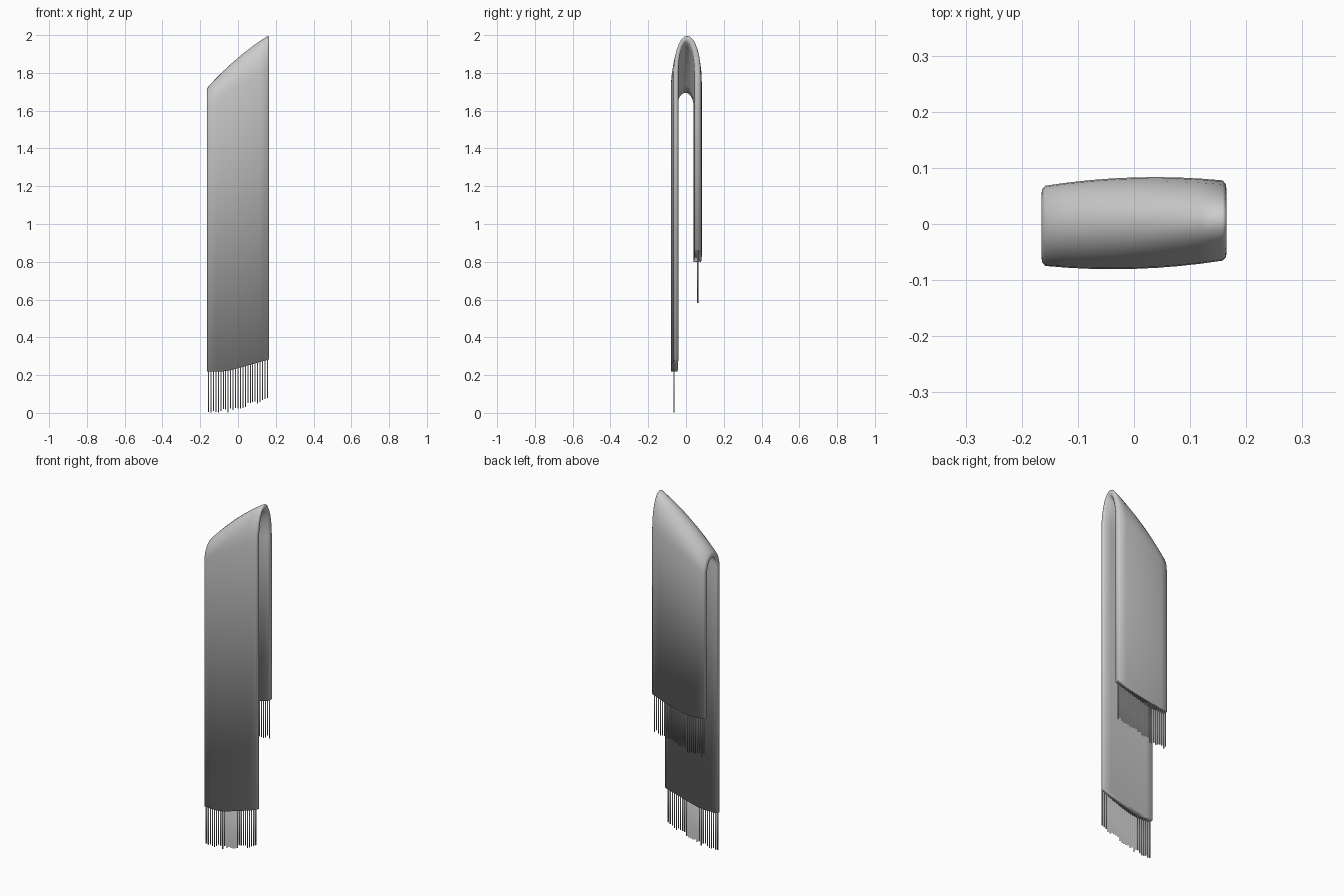
import bpy, bmesh, math, random
from mathutils import Matrix

random.seed(4)
cube = bpy.data.objects.get("Cube")
if cube:
    bpy.data.objects.remove(cube)

grey = bpy.data.materials.new("soft grey")
grey.use_nodes = True
COLOUR = (0.6, 0.6, 0.6, 1)
grey.diffuse_color = COLOUR
grey.node_tree.nodes["Principled BSDF"].inputs["Base Color"].default_value = COLOUR

HALF = 0.165
BACK_RISE = 0.58      # how much higher the short back end hangs
ARCH_STEPS = 14


def add_object(name, bm):
    bmesh.ops.recalc_face_normals(bm, faces=bm.faces)
    mesh = bpy.data.meshes.new(name)
    bm.to_mesh(mesh)
    bm.free()
    mesh.materials.append(grey)
    for p in mesh.polygons:
        p.use_smooth = True
    obj = bpy.data.objects.new(name, mesh)
    bpy.context.collection.objects.link(obj)
    return obj


def hem(x):
    """Height of the front hem, rising towards the left side."""
    return 0.22 + 0.28 * max(0, x + 0.06)


def layer(x, depth):
    """Front y, back y, fold base and apex; depth 0 is outside, 1 inside."""
    front = (-0.080 + 0.03 * x + 0.4 * x * x, -0.043 + 0.015 * x)
    back = (0.083 + 0.03 * x - 0.4 * x * x, 0.042 + 0.015 * x)
    apex = 1.88 + 0.85 * x - 0.75 * x * x
    base = apex - (0.15 + 0.3 * x)

    def mix(pair):
        return pair[0] + (pair[1] - pair[0]) * depth
    return mix(front), mix(back), base, apex - 0.032 * depth


def strip(x, depth):
    """Points from the front hem, over the fold, to the back hem."""
    front, back, base, apex = layer(x, depth)
    mid, radius = (front + back) / 2, (back - front) / 2
    pts = [(x, front, hem(x))]
    for i in range(ARCH_STEPS + 1):
        a = math.pi * i / ARCH_STEPS
        pts.append((x, mid - radius * math.cos(a),
                    base + (apex - base) * math.sin(a)))
    pts.append((x, back, hem(x) + BACK_RISE))
    return pts


# Folded cloth: a closed section (outside, rounded edge, inside, rounded edge)
steps = [i / 4 - 1 for i in range(9)]
section = [(0.158 * t, 0) for t in steps]
section += [(0.1635, 0.2), (HALF, 0.5), (0.1635, 0.8)]
section += [(0.158 * t, 1) for t in reversed(steps)]
section += [(-0.1635, 0.8), (-HALF, 0.5), (-0.1635, 0.2)]

bm = bmesh.new()
columns = [[bm.verts.new(p) for p in strip(x, d)] for x, d in section]
for a, b in zip(columns, columns[1:] + columns[:1]):
    for j in range(len(a) - 1):
        bm.faces.new((a[j], b[j], b[j + 1], a[j + 1]))
for end in (0, -1):
    bm.faces.new([c[end] for c in columns])
add_object("folded_cloth", bm)


# Fringe: a row of thin threads under each hem
def fringe(name, y, rise, count=25):
    bm = bmesh.new()
    for i in range(count):
        x = -0.156 + 0.312 * i / (count - 1)
        top = hem(x) + rise + 0.01
        drop = 0 if i == 8 else random.uniform(0, 0.022)
        low = hem(x) + rise - 0.22 + drop
        bmesh.ops.create_cone(
            bm, cap_ends=True, segments=6, radius1=0.003, radius2=0.003,
            depth=top - low,
            matrix=Matrix.Translation((x, y, (top + low) / 2)))
    add_object(name, bm)


fringe("front_fringe", -0.063, 0)
fringe("back_fringe", 0.062, BACK_RISE)
